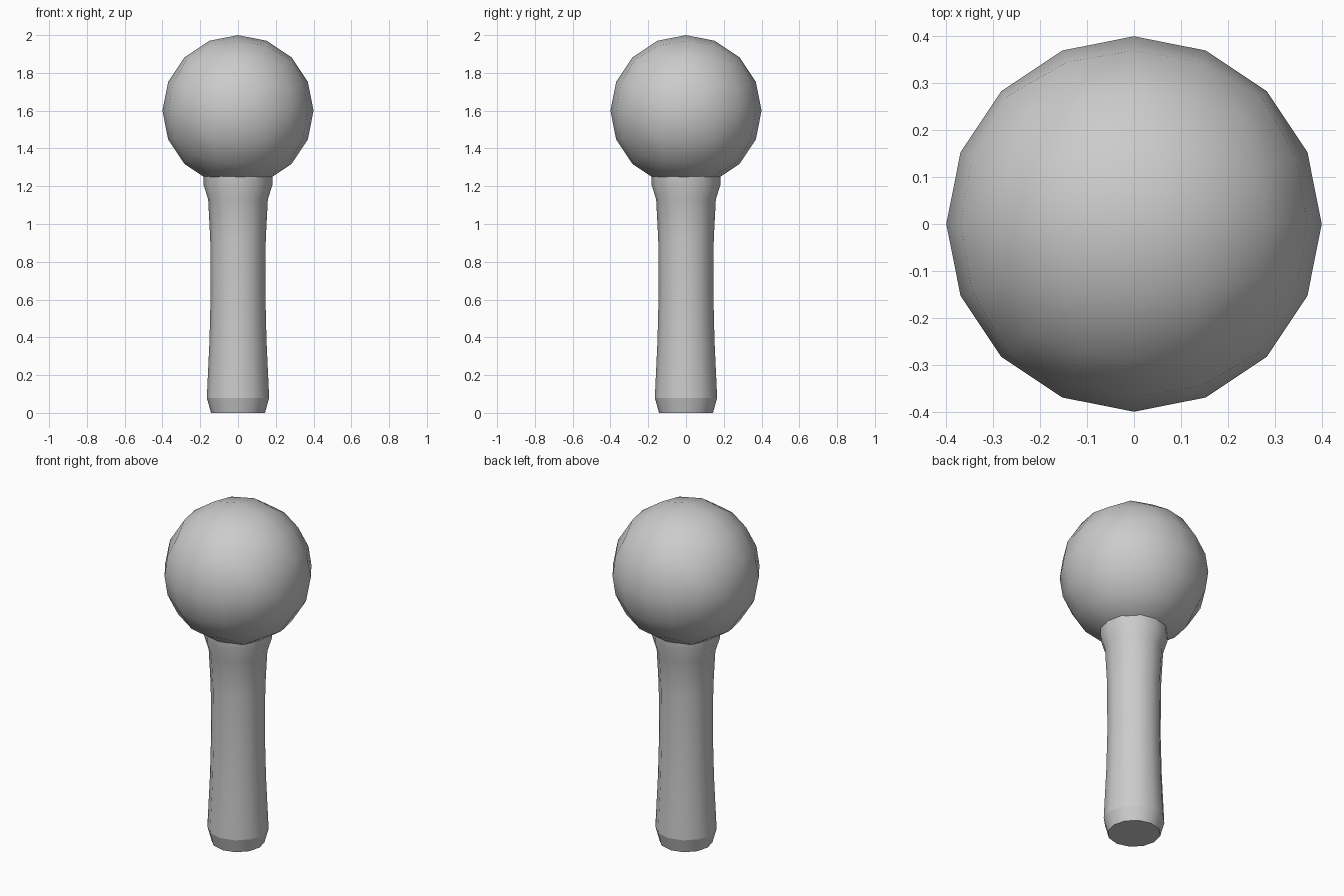
import bpy, bmesh
from math import sin, cos, tan, pi
from mathutils import Vector

if "Cube" in bpy.data.objects:
    bpy.data.objects.remove(bpy.data.objects["Cube"])


def finish(bm, name):
    bmesh.ops.recalc_face_normals(bm, faces=bm.faces)
    for f in bm.faces:
        f.smooth = True
    mesh = bpy.data.meshes.new(name)
    bm.to_mesh(mesh)
    bm.free()
    obj = bpy.data.objects.new(name, mesh)
    bpy.context.collection.objects.link(obj)
    return obj


# Round head: a cube with a 4 x 4 grid per side, pushed out to a sphere
bm = bmesh.new()
bmesh.ops.create_cube(bm, size=2)
bmesh.ops.subdivide_edges(bm, edges=bm.edges[:], cuts=3, use_grid_fill=True)
for v in bm.verts:
    even = Vector([tan(c * pi / 4) for c in v.co])  # equal angle steps
    v.co = even.normalized() * 0.4 + Vector((0, 0, 1.6))
finish(bm, "round_head")

# Handle: twelve-sided lathe, waisted in the middle and flared at both ends
SIDES = 12
PROFILE = [(0.143, 0), (0.165, 0.08), (0.151, 0.38), (0.145, 0.62),
           (0.147, 0.92), (0.158, 1.13), (0.183, 1.21), (0.18, 1.3)]
bm = bmesh.new()
rings = []
for r, z in PROFILE:
    rings.append([bm.verts.new((r * cos(2 * pi * i / SIDES), r * sin(2 * pi * i / SIDES), z))
                  for i in range(SIDES)])
for a, b in zip(rings, rings[1:]):
    for i in range(SIDES):
        j = (i + 1) % SIDES
        bm.faces.new((a[i], a[j], b[j], b[i]))
bm.faces.new(rings[0][::-1])
bm.faces.new(rings[-1])
# Crisp edges round the foot chamfer and the top cap
for ring in (rings[0], rings[1], rings[-1]):
    for i in range(SIDES):
        bm.edges.get((ring[i], ring[(i + 1) % SIDES])).smooth = False
finish(bm, "handle")
